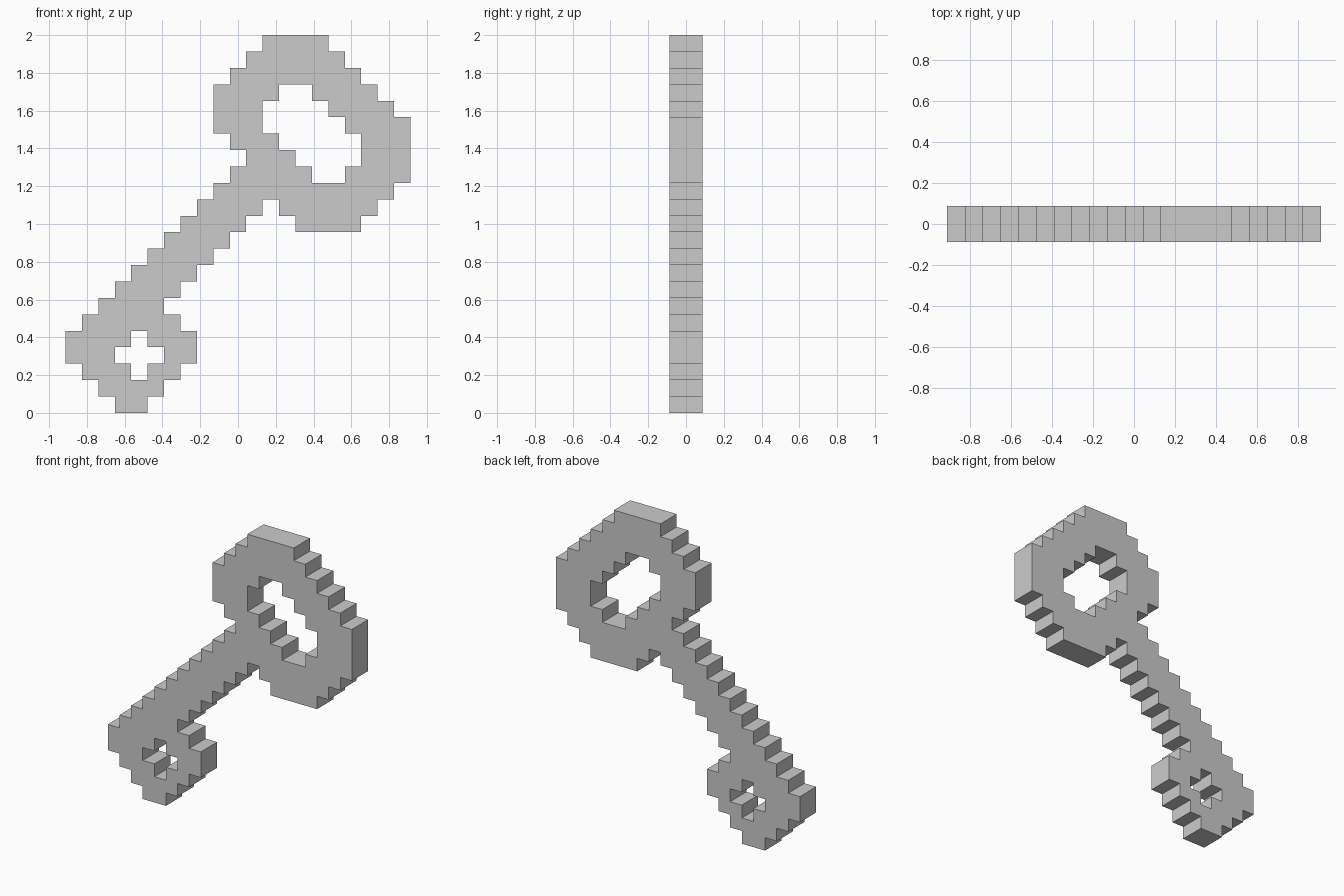
import bpy
import bmesh

if "Cube" in bpy.data.objects:
    bpy.data.objects.remove(bpy.data.objects["Cube"])

CELL = 2 / 23        # edge of one block
COLS = 21            # overall width in blocks
DEPTH = 2 * CELL

# Filled column spans (start, end) of each block row, keyed by row from the ground
rows = {}


def ring(first_row, outline, hole):
    """Add a stepped ring: outline spans per row, minus the hole spans."""
    for i, (a, b) in enumerate(outline):
        row = first_row + i
        cells = set(range(a, b))
        if row in hole:
            cells -= set(range(*hole[row]))
        rows.setdefault(row, set()).update(cells)


# Small ring at the lower end
ring(0, [(3, 5), (2, 6), (1, 7), (0, 8), (0, 8), (1, 7)],
     {2: (4, 5), 3: (3, 6), 4: (4, 5)})

# Diagonal shaft, four blocks wide, one block over per row
for r in range(6, 14):
    rows.setdefault(r, set()).update(range(r - 4, r))

# Large ring at the upper end
ring(11, [(14, 18), (13, 19), (12, 20), (10, 21), (11, 21), (10, 21),
          (9, 21), (9, 20), (9, 19), (10, 18), (11, 17), (12, 16)],
     {14: (15, 17), 15: (14, 18), 16: (13, 18),
      17: (12, 17), 18: (12, 16), 19: (13, 15)})

# Front face from blocks
bm = bmesh.new()
grid = {}


def corner(c, r):
    if (c, r) not in grid:
        grid[c, r] = bm.verts.new(((c - COLS / 2) * CELL, -DEPTH / 2, r * CELL))
    return grid[c, r]


for r, cells in rows.items():
    for c in cells:
        bm.faces.new([corner(c, r), corner(c + 1, r),
                      corner(c + 1, r + 1), corner(c, r + 1)])

# Thickness, then merge flat areas
geom = bmesh.ops.extrude_face_region(bm, geom=bm.faces[:], use_keep_orig=True)["geom"]
bmesh.ops.translate(bm, vec=(0, DEPTH, 0),
                    verts=[g for g in geom if isinstance(g, bmesh.types.BMVert)])
bmesh.ops.recalc_face_normals(bm, faces=bm.faces[:])
bmesh.ops.dissolve_limit(bm, angle_limit=0.01, verts=bm.verts[:], edges=bm.edges[:])

mesh = bpy.data.meshes.new("ring_spanner")
bm.to_mesh(mesh)
bm.free()
bpy.context.collection.objects.link(bpy.data.objects.new("ring_spanner", mesh))
